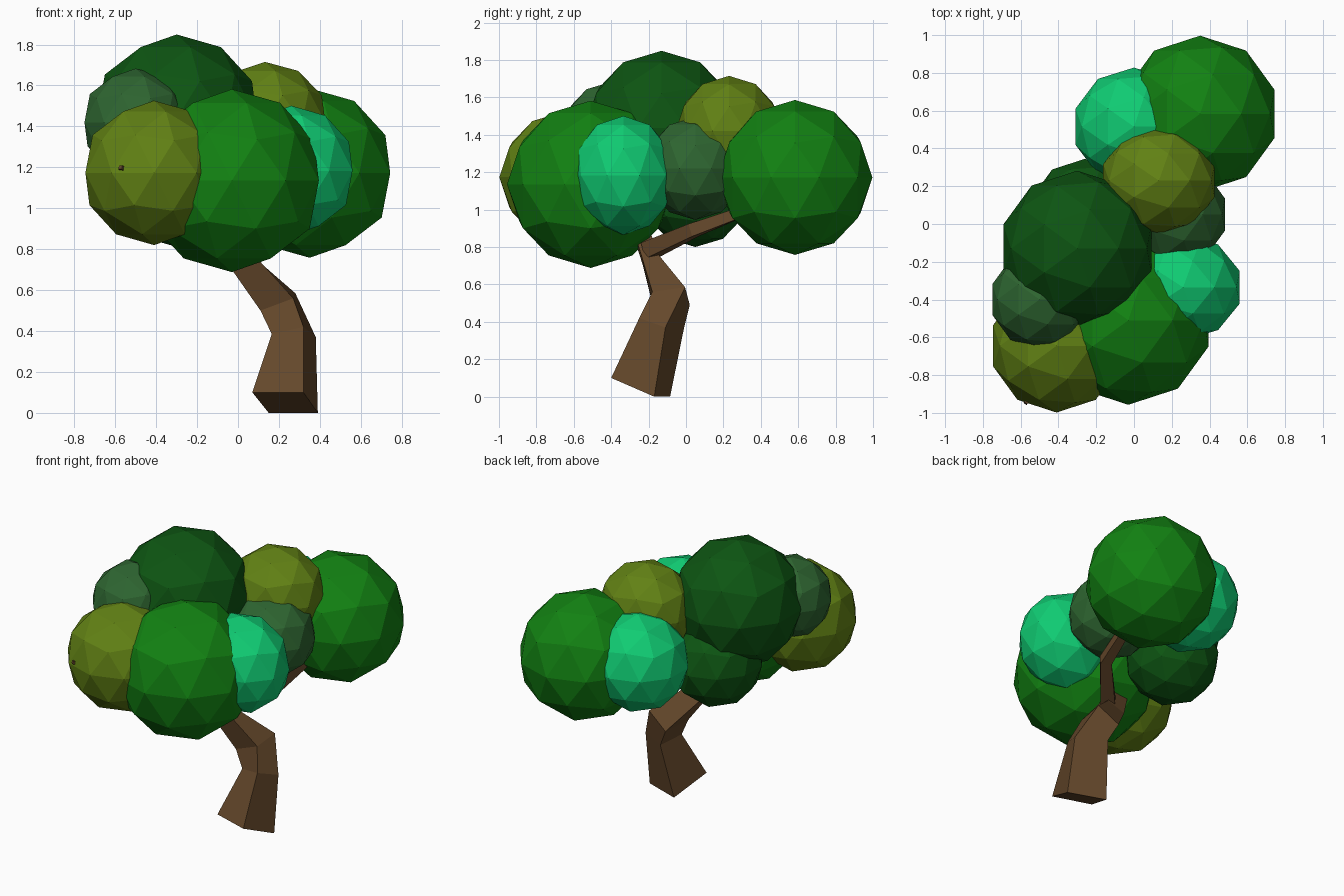
import bpy, bmesh
from mathutils import Vector

if "Cube" in bpy.data.objects:
    bpy.data.objects.remove(bpy.data.objects["Cube"])


def material(name, rgb):
    m = bpy.data.materials.new(name)
    m.diffuse_color = (*rgb, 1)
    m.use_nodes = True
    m.node_tree.nodes["Principled BSDF"].inputs["Base Color"].default_value = m.diffuse_color
    return m


BARK = material("bark", (0.13, 0.065, 0.024))
BRIGHT = material("bright_green", (0.006, 0.22, 0.006))
DARK = material("dark_green", (0.004, 0.09, 0.006))
TEAL = material("teal_green", (0.005, 0.60, 0.17))
OLIVE = material("olive_green", (0.12, 0.22, 0.007))
MUTED = material("muted_green", (0.027, 0.13, 0.03))


def loft(name, rings):
    """Closed flat-faced skin through four-sided rings."""
    bm = bmesh.new()
    loops = [[bm.verts.new(p) for p in ring] for ring in rings]
    for lo, hi in zip(loops, loops[1:]):
        for i in range(4):
            j = (i + 1) % 4
            bm.faces.new((lo[i], lo[j], hi[j], hi[i]))
    bm.faces.new(loops[0][::-1])
    bm.faces.new(loops[-1])
    bmesh.ops.recalc_face_normals(bm, faces=bm.faces)
    me = bpy.data.meshes.new(name)
    bm.to_mesh(me)
    bm.free()
    me.materials.append(BARK)
    ob = bpy.data.objects.new(name, me)
    bpy.context.collection.objects.link(ob)


def branch(name, path):
    """Square tapering limb along (x, y, z, radius) points."""
    pts = [Vector(p[:3]) for p in path]
    rings = []
    for i, p in enumerate(pts):
        d = (pts[min(i + 1, len(pts) - 1)] - pts[max(i - 1, 0)]).normalized()
        side = d.cross(Vector((0, 0, 1))).normalized()
        up = side.cross(d)
        r = path[i][3]
        rings.append([p + r * (sx * side + sy * up)
                      for sx, sy in ((1, -1), (1, 1), (-1, 1), (-1, -1))])
    loft(name, rings)


def foliage(name, centre, size, mat):
    bpy.ops.mesh.primitive_ico_sphere_add(subdivisions=2, radius=1, location=centre)
    ob = bpy.context.object
    ob.name = name
    ob.scale = size if isinstance(size, tuple) else (size,) * 3
    ob.data.materials.append(mat)


# Leaning trunk with a tilted square base
loft("trunk", [
    [(0.32, -0.40, 0.10), (0.39, -0.17, 0.0), (0.15, -0.085, 0.0), (0.07, -0.32, 0.10)],
    [(0.32, -0.25, 0.42), (0.38, -0.11, 0.37), (0.20, -0.01, 0.37), (0.165, -0.19, 0.385)],
    [(0.27, -0.18, 0.56), (0.28, -0.005, 0.585), (0.14, 0.02, 0.49), (0.11, -0.18, 0.50)],
    [(0.09, -0.24, 0.76), (0.09, -0.14, 0.75), (-0.03, -0.13, 0.70), (-0.03, -0.23, 0.70)],
    [(-0.06, -0.30, 0.95), (-0.06, -0.22, 0.95), (-0.14, -0.22, 0.92), (-0.14, -0.30, 0.92)],
])

# Limbs reaching into the crown
branch("right_branch", [(0.04, -0.2, 0.78, 0.045), (0.26, 0.04, 0.89, 0.035),
                        (0.31, 0.28, 0.98, 0.028), (0.34, 0.45, 1.10, 0.015)])
branch("left_branch", [(-0.08, -0.26, 0.90, 0.035), (-0.30, -0.55, 1.02, 0.022),
                       (-0.575, -0.95, 1.20, 0.01)])

# Crown of faceted leaf clumps
foliage("front_clump", (-0.03, -0.51, 1.135), 0.447, BRIGHT)
foliage("back_clump", (0.35, 0.583, 1.172), 0.414, BRIGHT)
foliage("top_clump", (-0.30, -0.13, 1.437), 0.412, DARK)
foliage("left_low_clump", (-0.26, 0.05, 1.095), 0.295, DARK)
foliage("front_left_clump", (-0.41, -0.645, 1.173), 0.353, OLIVE)
foliage("back_top_clump", (0.132, 0.23, 1.42), (0.31, 0.285, 0.295), OLIVE)
foliage("front_right_clump", (0.26, -0.335, 1.183), (0.315, 0.28, 0.318), TEAL)
foliage("back_left_clump", (0.0, 0.515, 1.195), (0.325, 0.313, 0.318), TEAL)
foliage("right_clump", (0.22, 0.05, 1.22), 0.275, MUTED)
foliage("left_top_clump", (-0.50, -0.40, 1.42), 0.263, MUTED)
